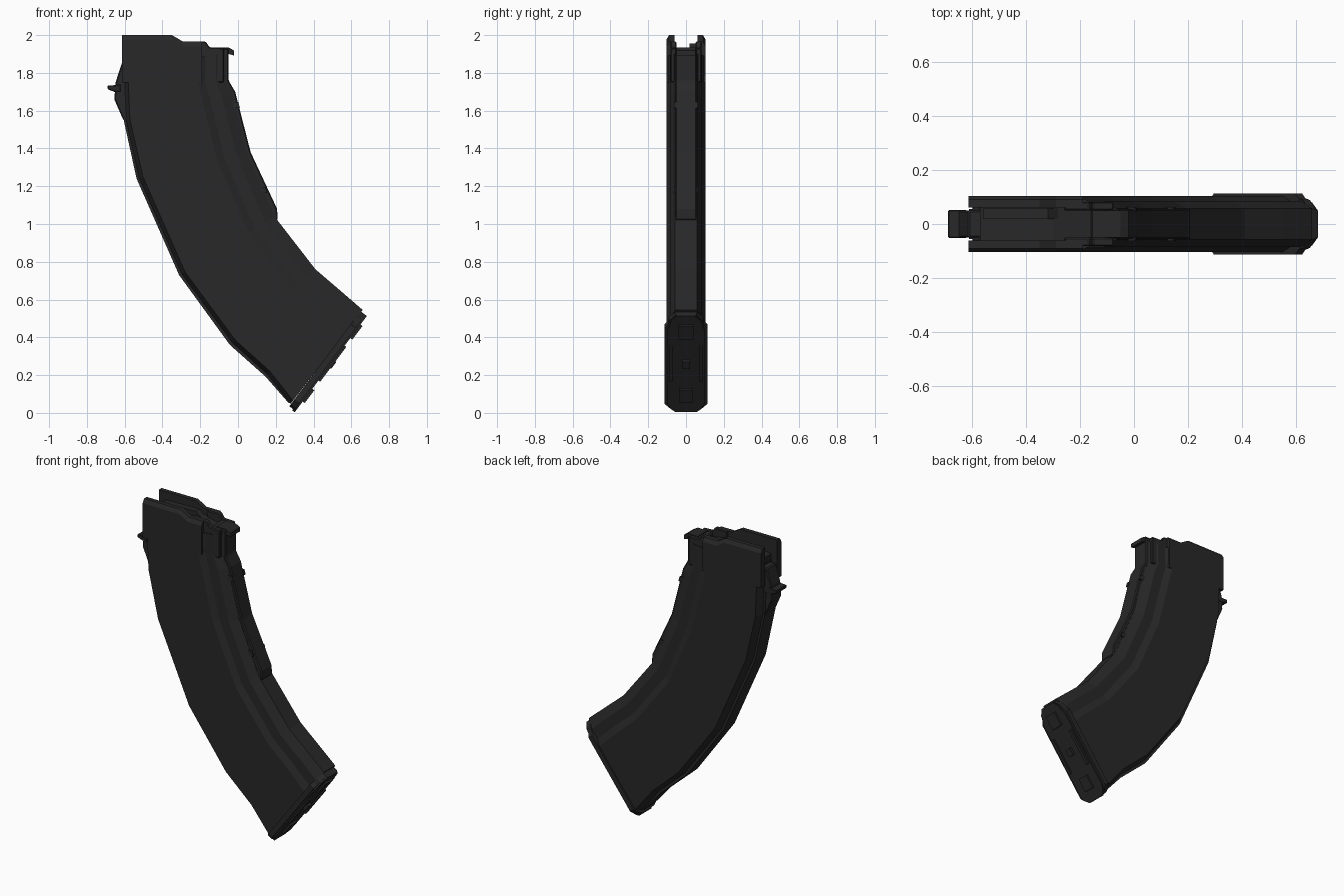
import bpy, bmesh
from mathutils import Vector

mat = bpy.data.materials.new("matte_black")
mat.diffuse_color = (0.021, 0.021, 0.021, 1)


def finish(name, bm):
    bmesh.ops.recalc_face_normals(bm, faces=bm.faces)
    me = bpy.data.meshes.new(name)
    bm.to_mesh(me)
    bm.free()
    me.materials.append(mat)
    ob = bpy.data.objects.new(name, me)
    bpy.context.collection.objects.link(ob)
    return ob


def loft(name, rings):
    bm = bmesh.new()
    vs = [[bm.verts.new(p) for p in r] for r in rings]
    n = len(vs[0])
    for a, b in zip(vs, vs[1:]):
        for i in range(n):
            bm.faces.new((a[i], a[(i + 1) % n], b[(i + 1) % n], b[i]))
    bm.faces.new(vs[0])
    bm.faces.new(vs[-1])
    return finish(name, bm)


def prism(name, pts, y0, y1, bevel=0):
    """Side (x, z) outline extruded from y0 to y1."""
    ob = loft(name, [[(x, y, z) for x, z in pts] for y in (y0, y1)])
    if bevel:
        m = ob.modifiers.new("bevel", 'BEVEL')
        m.width, m.segments, m.limit_method = bevel, 1, 'ANGLE'
    return ob


# Curved body: back and front edge points of each cross-section, top to bottom
back = [(-.575, 1.86), (-.575, 1.80), (-.60, 1.76), (-.592, 1.55), (-.523, 1.245),
        (-.297, .735), (-.03, .372), (.155, .205), (.278, .048)]
front = [(-.065, 1.90), (-.065, 1.80), (-.065, 1.76), (-.03, 1.69), (.05, 1.375),
         (.193, 1.04), (.41, .76), (.55, .64), (.66, .545)]
# Cross-section: fraction from back to front, half width
section = [(0, .06), (.035, .104), (.72, .104), (.79, .086), (.9, .086), (1, .058)]
loop = section + [(u, -w) for u, w in reversed(section)]
loft("magazine_body", [[(b[0] + (f[0] - b[0]) * u, w, b[1] + (f[1] - b[1]) * u) for u, w in loop]
                       for b, f in zip(back, front)])

# Ribs on the front and back edges
prism("front_rib", [(-.05, 1.93), (-.05, 1.76), (-.015, 1.70), (.067, 1.38), (.207, 1.08),
                    (.21, 1.02), (.15, 1.0), (.0, 1.38), (-.08, 1.68), (-.16, 1.78), (-.16, 1.93)],
      -.056, .056, .006)
prism("back_spine", [(-.612, 1.70), (-.605, 1.55), (-.537, 1.24), (-.312, .73), (-.043, .36),
                     (.145, .193), (.27, .05), (.3, .1), (.18, .24), (0, .41), (-.26, .75),
                     (-.49, 1.25), (-.56, 1.55), (-.57, 1.70)], -.055, .055)

# Feed lips: chamfered side walls, mirrored left and right
lip = [(-.614, 1.75), (-.614, 2.0), (-.35, 2.0), (-.29, 1.965), (-.19, 1.965), (-.19, 1.75)]
for s, side in ((-1, "left"), (1, "right")):
    rings = []
    for y, dz in ((.062, 0), (.09, 0), (.104, -.025)):
        rings.append([(x, s * y, z + (dz if z > 1.9 else 0)) for x, z in lip])
    loft(side + "_feed_lip", rings)
    prism(side + "_front_wall", [(-.26, 1.75), (-.26, 1.965), (-.17, 1.965), (-.15, 1.935),
                                 (-.075, 1.932), (-.075, 1.75)], s * .05, s * .082, .005)
    # Small clips on the front edge
    for k, (x, z) in enumerate(((-.002, 1.63), (.142, 1.18))):
        prism(f"{side}_clip_{k}", [(x - .05, z - .02), (x - .05, z + .02), (x + .004, z + .015),
                                   (x + .012, z - .015)], s * .044, s * .064)

# Front catch at the top
prism("front_catch", [(-.12, 1.935), (-.05, 1.935), (-.02, 1.918), (-.02, 1.892), (-.05, 1.9),
                      (-.12, 1.9)], -.05, .05)

# Follower plate and its off-centre ridge
prism("follower", [(-.57, 1.84), (-.57, 1.90), (-.30, 1.93), (-.12, 1.90), (-.12, 1.84)], -.062, .062)
prism("follower_ridge", [(-.56, 1.89), (-.56, 1.95), (-.32, 1.955), (-.26, 1.91)], .018, .058)

# Rear locking lug
prism("rear_lug", [(-.57, 1.855), (-.614, 1.855), (-.648, 1.75), (-.655, 1.66), (-.607, 1.55),
                   (-.57, 1.55)], -.05, .05, .006)
prism("rear_tab", [(-.62, 1.742), (-.65, 1.735), (-.69, 1.733), (-.69, 1.713), (-.655, 1.70),
                   (-.62, 1.70)], -.052, .052, .004)

# Floor plate frame: s runs up the slanted base, d is depth out of it
origin, along, out = Vector((.303, 0, .002)), Vector((.6, 0, .8)), Vector((.8, 0, -.6))


def base_slab(name, outline, d0, d1):
    loft(name, [[origin + along * s + out * d + Vector((0, y, 0)) for s, y in outline]
                for d in (d0, d1)])


def base_box(name, s0, s1, y0, y1, d1):
    base_slab(name, [(s0, y0), (s1, y0), (s1, y1), (s0, y1)], -.03, d1)


def sym(half):
    return half + [(s, -y) for s, y in reversed(half)]


base_slab("floor_plate", sym([(.008, .06), (.022, .09), (.05, .114), (.55, .114), (.57, .096),
                              (.60, .088), (.636, .055)]), -.045, -.012)
base_slab("floor_plate_cap", sym([(.0, .055), (.025, .085), (.06, .1), (.54, .1), (.565, .088),
                                  (.60, .08), (.636, .05)]), -.02, -.003)
base_box("lower_base_tab", .07, .155, -.035, .035, .010)
base_box("upper_base_tab", .49, .58, -.04, .04, .010)
base_box("base_button", .30, .345, -.02, .02, .014)
for s in (-1, 1):
    base_box("base_grip_rail", .21, .44, s * .07, s * .09, .008)
